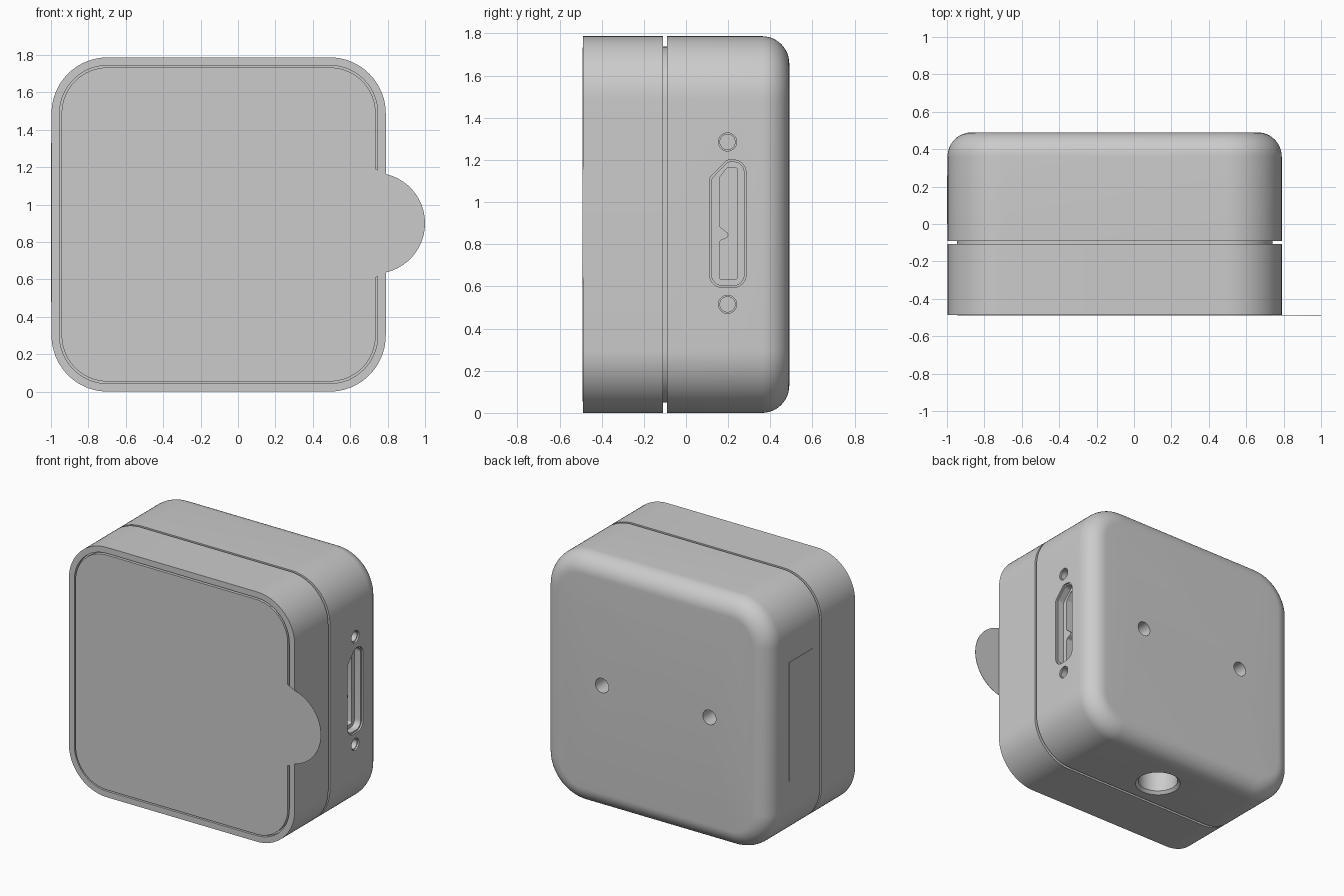
import bpy, bmesh, math
from mathutils import Vector

if "Cube" in bpy.data.objects:
    bpy.data.objects.remove(bpy.data.objects["Cube"])

H, CX, CZ, R = 0.8935, -0.1035, 0.8935, 0.3      # half size, centre, corner radius


def round_poly(corners, seg):
    """2D outline from (u, v, radius) corners, radius 0 gives a sharp corner."""
    out = []
    n = len(corners)
    for i, (u, v, r) in enumerate(corners):
        p = Vector((u, v))
        if r <= 0:
            out.append((u, v))
            continue
        d1 = (Vector(corners[i - 1][:2]) - p).normalized()
        d2 = (Vector(corners[(i + 1) % n][:2]) - p).normalized()
        half = d1.angle(d2) / 2
        t = r / math.tan(half)
        c = p + (d1 + d2).normalized() * (r / math.sin(half))
        s, e = p + d1 * t - c, p + d2 * t - c
        a = math.atan2(s.y, s.x)
        da = (math.atan2(e.y, e.x) - a + math.pi) % math.tau - math.pi
        for k in range(seg + 1):
            q = a + da * k / seg
            out.append((c.x + r * math.cos(q), c.y + r * math.sin(q)))
    return out


def square(inset, seg=20):
    h, r = H - inset, R - inset
    return round_poly([(CX + i * h, CZ + j * h, r)
                       for i, j in ((-1, -1), (1, -1), (1, 1), (-1, 1))], seg)


def circle(u, v, r, n=32):
    return [(u + r * math.cos(math.tau * k / n), v + r * math.sin(math.tau * k / n))
            for k in range(n)]


def loft(name, axis, rings):
    """Solid through (outline, position) rings stacked along an axis."""
    put = {'X': lambda u, v, d: (d, u, v),
           'Y': lambda u, v, d: (u, d, v),
           'Z': lambda u, v, d: (u, v, d)}[axis]
    bm = bmesh.new()
    loops = [[bm.verts.new(put(u, v, d)) for u, v in o] for o, d in rings]
    n = len(loops[0])
    for a, b in zip(loops, loops[1:]):
        for i in range(n):
            j = (i + 1) % n
            bm.faces.new((a[i], a[j], b[j], b[i]))
    bm.faces.new(loops[0])
    bm.faces.new(loops[-1][::-1])
    bmesh.ops.recalc_face_normals(bm, faces=bm.faces)
    mesh = bpy.data.meshes.new(name)
    bm.to_mesh(mesh)
    bm.free()
    ob = bpy.data.objects.new(name, mesh)
    bpy.context.collection.objects.link(ob)
    return ob


def activate(ob):
    bpy.ops.object.select_all(action='DESELECT')
    ob.select_set(True)
    bpy.context.view_layer.objects.active = ob


def cut(ob, cutter):
    cutter.hide_render = True
    m = ob.modifiers.new("cut", 'BOOLEAN')
    m.operation, m.solver, m.object = 'DIFFERENCE', 'EXACT', cutter
    activate(ob)
    bpy.ops.object.modifier_apply(modifier=m.name)
    bpy.data.objects.remove(cutter)


# Front shell: rim, thin seam around the screen, flat screen face
front = loft("front_shell", 'Y', [
    (square(0.05), -0.108), (square(0), -0.108), (square(0), -0.4875),
    (square(0.043), -0.4875), (square(0.043), -0.46),
    (square(0.054), -0.46), (square(0.054), -0.4875)])

# Rear shell: recessed joint, straight wall, rounded back edge
FILLET = 0.13
arc = [math.pi / 2 * k / 12 for k in range(13)]
rear = loft("rear_shell", 'Y',
            [(square(0.05), -0.108), (square(0.05), -0.09), (square(0), -0.09)] +
            [(square(FILLET * (1 - math.cos(a))), 0.49 - FILLET * (1 - math.sin(a)))
             for a in arc])

# Side port: lipped recess with a notched socket inside
SIDE = CX + H


def port(g):
    return round_poly([(0.112 + g, 0.595 + g, 0.06 - g), (0.285 - g, 0.595 + g, 0.06 - g),
                       (0.285 - g, 1.2 - g, 0.06 - g), (0.195 + g / 2, 1.2 - g, 0.03),
                       (0.112 + g, 1.115 - g / 2, 0.03)], 8)


socket = round_poly([(0.158, 0.632, 0.012), (0.243, 0.632, 0.012), (0.243, 1.165, 0.012),
                     (0.197, 1.165, 0.012), (0.158, 1.115, 0.012), (0.158, 0.885, 0.012),
                     (0.215, 0.84, 0.015), (0.158, 0.815, 0.012)], 4)
cut(rear, loft("port_cutter", 'X', [(port(0), SIDE + 0.05), (port(0), SIDE - 0.012),
                                    (port(0.01), SIDE - 0.012), (port(0.01), SIDE - 0.06)]))
cut(rear, loft("socket_cutter", 'X', [(socket, SIDE + 0.03), (socket, SIDE - 0.18)]))

# Screw holes above and below the port
for z in (0.515, 1.285):
    big, small = circle(0.197, z, 0.043), circle(0.197, z, 0.036)
    cut(rear, loft("screw_cutter", 'X', [(big, SIDE + 0.05), (big, SIDE - 0.012),
                                         (small, SIDE - 0.012), (small, SIDE - 0.08)]))

# Two round holes in the back
for s in (-1, 1):
    o = circle(CX + s * 0.425, 0.9, 0.052)
    cut(rear, loft("back_hole_cutter", 'Y', [(o, 0.55), (o, 0.33)]))

# Chamfered mounting socket underneath
big, small = circle(CX, 0.13, 0.153, 48), circle(CX, 0.13, 0.134, 48)
cut(rear, loft("mount_cutter", 'Z', [(big, -0.05), (big, 0.0), (small, 0.02), (small, 0.25)]))

# Protective film with round pull tab
h, r = H - 0.054, R - 0.054
edge, tab_r, tab_x = CX + h, 0.27, 0.73


def corner(i, j):
    return (CX + i * h, CZ + j * h, r)


tab = [(tab_x + tab_r * math.cos(math.radians(a)), 0.9 + tab_r * math.sin(math.radians(a)), 0)
       for a in range(-77, 78, 7)]
film = round_poly([corner(-1, -1), corner(1, -1), (edge, 0.61, 0)] + tab +
                  [(edge, 1.19, 0), corner(1, 1), corner(-1, 1)], 20)
screen_film = loft("screen_film", 'Y', [(film, -0.4877), (film, -0.49)])

# Thin label on the left side
label = [(0.0, 0.48), (0.26, 0.48), (0.26, 1.33), (0.0, 1.33)]
loft("side_label", 'X', [(label, -0.99), (label, -1.0)])

for ob in (front, rear, screen_film):
    activate(ob)
    bpy.ops.object.shade_smooth_by_angle(angle=math.radians(30))
